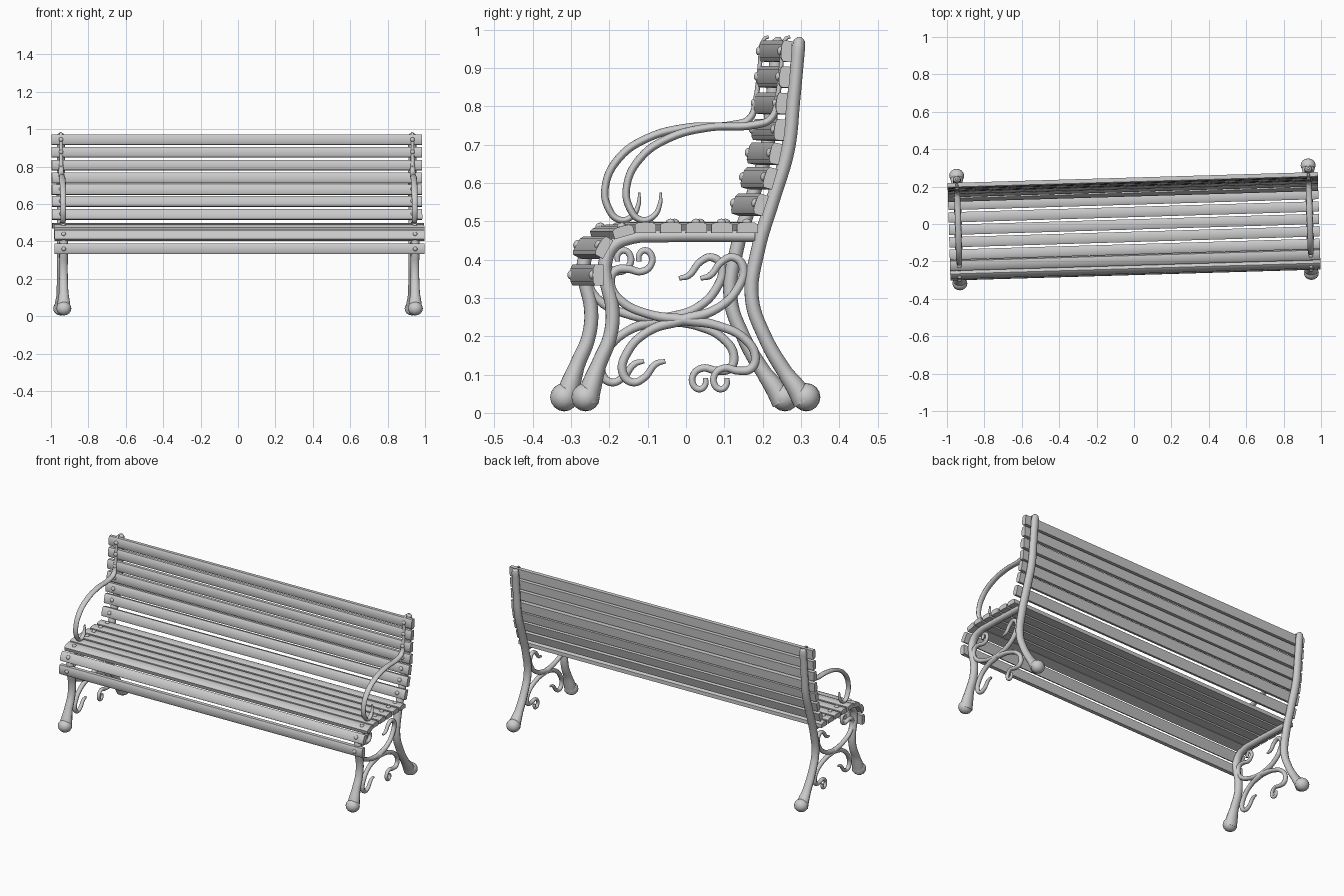
import bpy, bmesh, math
from mathutils import Matrix, Vector

if "Cube" in bpy.data.objects:
    bpy.data.objects.remove(bpy.data.objects["Cube"])

TURN = Matrix.Rotation(math.radians(1.7), 4, 'Z')   # the whole bench stands slightly turned
SIDE_X = 0.94
SHIFT = -0.028                                      # side profile offset to the bench centre line


def add_mesh(name, mesh, matrix):
    ob = bpy.data.objects.new(name, mesh)
    bpy.context.collection.objects.link(ob)
    ob.matrix_world = TURN @ matrix
    return ob


def smooth(ob, angle=40):
    bpy.ops.object.select_all(action='DESELECT')
    ob.select_set(True)
    bpy.context.view_layer.objects.active = ob
    bpy.ops.object.shade_smooth_by_angle(angle=math.radians(angle))


def tube(name, pts, res=6, wide=1.2):
    """Round bar through (y, z, radius) points, made for both ends of the bench."""
    cu = bpy.data.curves.new(name, 'CURVE')
    cu.dimensions = '3D'
    cu.bevel_depth = 1.0
    cu.bevel_resolution = 3
    cu.resolution_u = res
    cu.use_fill_caps = True
    sp = cu.splines.new('BEZIER')
    sp.bezier_points.add(len(pts) - 1)
    for bp, (y, z, r) in zip(sp.bezier_points, pts):
        bp.co = (0, y + SHIFT, z)
        bp.radius = r
        bp.handle_left_type = bp.handle_right_type = 'AUTO'
    tmp = bpy.data.objects.new(name, cu)
    bpy.context.collection.objects.link(tmp)
    bpy.context.view_layer.update()
    mesh = bpy.data.meshes.new_from_object(tmp.evaluated_get(bpy.context.evaluated_depsgraph_get()))
    bpy.data.objects.remove(tmp)
    for s, side in ((-1, "left"), (1, "right")):
        m = Matrix.Translation((s * SIDE_X, 0, 0)) @ Matrix.Diagonal((wide, 1, 1, 1))
        smooth(add_mesh(f"{name}_{side}", mesh.copy(), m), 50)


def ball(name, x, y, z, scale, axis=Vector((0, 0, 1)), seg=16):
    bm = bmesh.new()
    bmesh.ops.create_uvsphere(bm, u_segments=seg, v_segments=seg // 2, radius=1)
    mesh = bpy.data.meshes.new(name)
    bm.to_mesh(mesh)
    bm.free()
    rot = Vector((0, 0, 1)).rotation_difference(axis).to_matrix().to_4x4()
    smooth(add_mesh(name, mesh, Matrix.Translation((x, y, z)) @ rot @ Matrix.Diagonal((*scale, 1))), 60)


def slat(name, y, z, deg):
    """Board along x; deg is the tilt of its face normal up from the front."""
    a = math.radians(deg)
    n = Vector((0, -math.cos(a), math.sin(a)))
    u = Vector((0, math.sin(a), math.cos(a)))
    w, t = 0.0275, 0.014
    prof = [(-w, -t), (w, -t), (w, t - .006), (.65 * w, t - .001), (0, t), (-.65 * w, t - .001), (-w, t - .006)]
    bm = bmesh.new()
    face = bm.faces.new([bm.verts.new(u * p + n * q + Vector((-0.99, 0, 0))) for p, q in prof])
    ext = bmesh.ops.extrude_face_region(bm, geom=[face])
    bmesh.ops.translate(bm, vec=(1.98, 0, 0), verts=[v for v in ext['geom'] if isinstance(v, bmesh.types.BMVert)])
    bmesh.ops.recalc_face_normals(bm, faces=bm.faces)
    mesh = bpy.data.meshes.new(name)
    bm.to_mesh(mesh)
    bm.free()
    smooth(add_mesh(name, mesh, Matrix.Translation((0, y, z))), 40)
    # domed bolt at each end
    for s in (-1, 1):
        c = Vector((s * SIDE_X, y, z)) + n * t
        ball("bolt", *c, (0.012, 0.012, 0.009), n, 12)


# Cast legs: the back leg runs up as back post, the front leg bends into the seat rail
tube("back_leg", [(.309, .03, .031), (.288, .065, .027), (.258, .107, .021), (.205, .2, .019), (.172, .3, .019),
                  (.188, .425, .019), (.227, .556, .019), (.266, .687, .019), (.281, .817, .018),
                  (.294, .955, .018), (.296, .972, .015), (.297, .981, .006)])
tube("front_leg", [(-.258, .03, .031), (-.247, .07, .028), (-.228, .125, .021), (-.198, .2, .019), (-.192, .27, .019),
                   (-.208, .347, .019), (-.211, .39, .019), (-.19, .435, .018), (-.14, .457, .017),
                   (-.068, .461, .017), (.18, .461, .016)])
for s in (-1, 1):
    for nm, y in (("back_foot", .314), ("front_foot", -.262)):
        ball(nm, s * SIDE_X, y + SHIFT, .041, (.04, .037, .037))

# Armrest: front curl, bow and upright in front of the back slats
tube("armrest", [(-.066, .575, .003), (-.068, .545, .006), (-.085, .513, .008), (-.118, .504, .009), (-.147, .535, .010),
                 (-.155, .59, .010), (-.12, .664, .011), (-.045, .717, .011), (.06, .745, .011),
                 (.18, .752, .011), (.222, .768, .010), (.238, .82, .007), (.248, .9, .006),
                 (.254, .955, .006), (.262, .978, .005), (.272, .981, .004)], wide=1.5)

# Scrollwork: two point-symmetric curves crossing between the legs
C = (-.008, .243)
leaf = [(.046, .108, .006), (.07, .115, .009), (.102, .152, .010), (.132, .163, .011), (.157, .138, .012),
        (.145, .085, .012), (.09, .03, .012)]
curl = [(.115, -.152, .007), (.114, -.17, .008), (.1, -.181, .009), (.083, -.17, .009), (.084, -.142, .009),
        (.108, -.126, .010), (.145, -.133, .011), (.178, -.127, .012), (.189, -.095, .012), (.162, -.05, .012),
        (.09, -.015, .012)]
for name, half in (("scroll_leaf", leaf), ("scroll_curl", curl)):
    full = half + [(0, 0, .015)] + [(-y, -z, r) for y, z, r in reversed(half)]
    tube(name, [(y + C[0], z + C[1], r) for y, z, r in full], wide=1.1)

# Seat slats, rolling over at the front
for y, z, d in [(-.259, .36, 0), (-.245, .433, 30), (-.193, .474, 74)]:
    slat("front_slat", y, z, d)
for i in range(5):
    slat("seat_slat", .131 - .0665 * i, .484, 90)

# Back slats
for y, z, d in [(.233, .944, 3), (.228, .877, 5), (.220, .808, 5), (.215, .739, 6), (.204, .677, 11),
                (.189, .613, 16), (.165, .544, 18)]:
    slat("back_slat", y, z, d)
